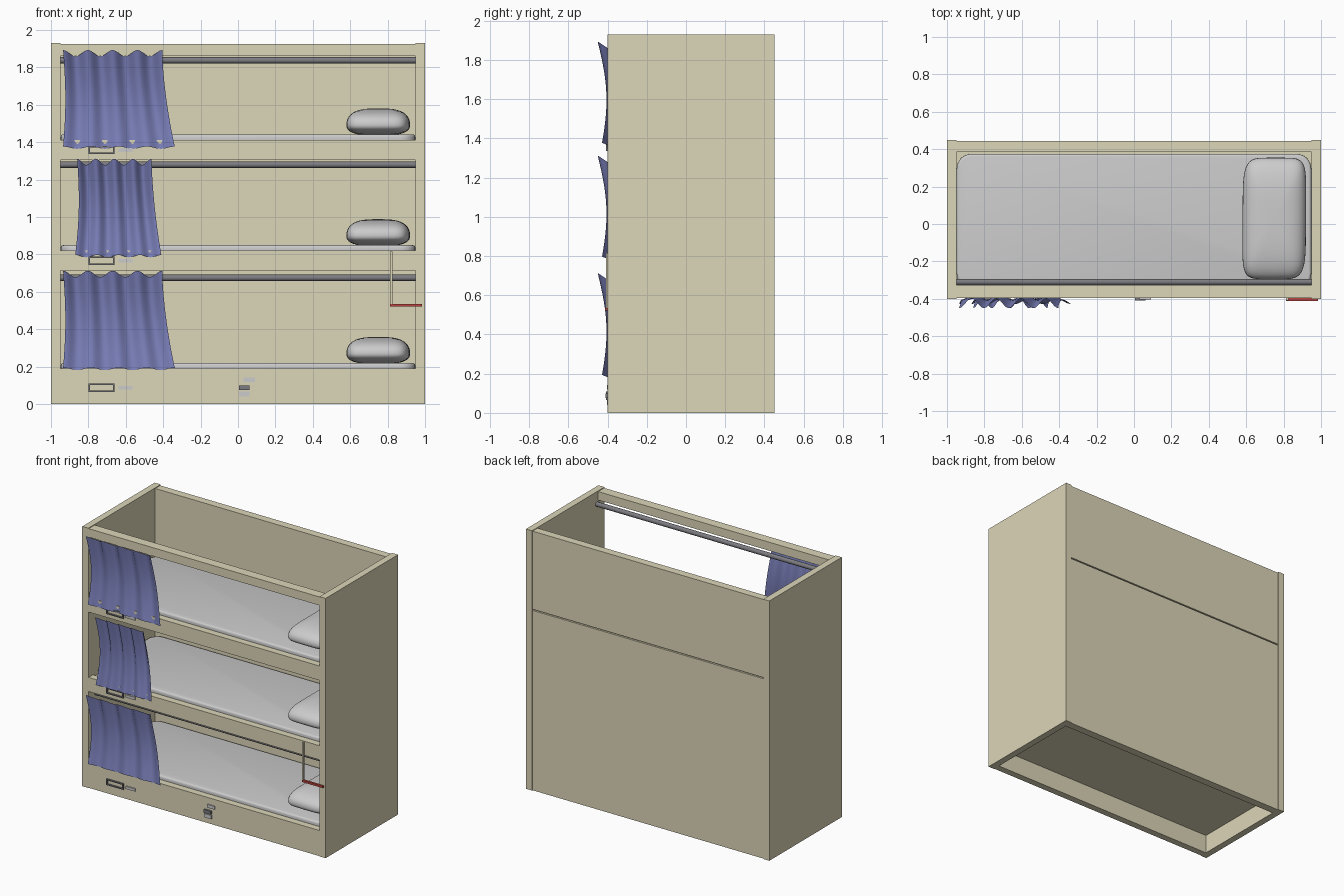
import bpy, bmesh, math

if "Cube" in bpy.data.objects:
    bpy.data.objects.remove(bpy.data.objects["Cube"])


def material(name, rgb):
    m = bpy.data.materials.new(name)
    m.diffuse_color = (*rgb, 1)
    m.use_nodes = True
    m.node_tree.nodes["Principled BSDF"].inputs["Base Color"].default_value = m.diffuse_color
    return m


WOOD = material("beige_laminate", (0.72, 0.67, 0.48))
CLOTH = material("blue_cloth", (0.20, 0.22, 0.50))
METAL = material("dark_metal", (0.2, 0.2, 0.22))
RED = material("red_grip", (0.5, 0.06, 0.05))


def finish(bm, name, mat=None, smooth=None):
    bmesh.ops.recalc_face_normals(bm, faces=bm.faces)
    me = bpy.data.meshes.new(name)
    bm.to_mesh(me)
    bm.free()
    ob = bpy.data.objects.new(name, me)
    bpy.context.collection.objects.link(ob)
    if mat:
        me.materials.append(mat)
    if smooth:
        bpy.ops.object.select_all(action='DESELECT')
        ob.select_set(True)
        bpy.context.view_layer.objects.active = ob
        bpy.ops.object.shade_smooth_by_angle(angle=math.radians(smooth))
    return ob


def add_box(bm, x0, x1, y0, y1, z0, z1):
    vs = bmesh.ops.create_cube(bm, size=1)['verts']
    for v in vs:
        v.co.x = x1 if v.co.x > 0 else x0
        v.co.y = y1 if v.co.y > 0 else y0
        v.co.z = z1 if v.co.z > 0 else z0


def box(name, *dims, mat=WOOD):
    bm = bmesh.new()
    add_box(bm, *dims)
    return finish(bm, name, mat)


def rod(name, x, y, z, radius):
    bm = bmesh.new()
    bmesh.ops.create_cone(bm, cap_ends=True, segments=16, radius1=radius, radius2=radius, depth=2 * x)
    for v in bm.verts:
        v.co = (v.co.z, v.co.x + y, v.co.y + z)
    return finish(bm, name, METAL, 40)


def mattress(name, z):
    bm = bmesh.new()
    add_box(bm, -0.948, 0.948, -0.345, 0.375, z - 0.025, z + 0.03)
    upright = [e for e in bm.edges if abs(e.verts[0].co.z - e.verts[1].co.z) > 0.01]
    bmesh.ops.bevel(bm, geom=upright, offset=0.08, segments=6, profile=0.5, affect='EDGES')
    rim = [e for e in bm.edges if abs(e.verts[0].co.z - e.verts[1].co.z) < 0.001]
    bmesh.ops.bevel(bm, geom=rim, offset=0.014, segments=3, profile=0.5, affect='EDGES')
    return finish(bm, name, None, 40)


def pillow(name, z):
    # Sphere pushed towards a box in plan, with a flat underside
    bm = bmesh.new()
    bmesh.ops.create_uvsphere(bm, u_segments=40, v_segments=20, radius=1)

    def p(t, e):
        return math.copysign(abs(t) ** e, t)
    for v in bm.verts:
        x, y, h = v.co
        r = math.hypot(x, y)
        c, s = (x / r, y / r) if r > 1e-6 else (0, 0)
        rr = r ** 0.65
        v.co = (0.75 + 0.17 * p(c, 0.35) * rr + 0.008 * y,
                0.03 + 0.325 * p(s, 0.35) * rr,
                z + 0.052 + (0.09 if h > 0 else 0.055) * p(h, 0.85))
    return finish(bm, name, None, 50)


def curtain(name, top, bottom, x0, x1, b0, b1, folds):
    # Gathered sheet: waved in depth, scalloped at the top
    nu, nv = folds * 12, 14
    bm = bmesh.new()
    rows = []
    for j in range(nv + 1):
        v = j / nv
        row = []
        for i in range(nu + 1):
            u = i / nu
            wave = math.cos(u * folds * 2 * math.pi)
            ease = v ** 1.6
            xl = x0 + (b0 - x0) * ease + 0.012 * math.sin(math.pi * v)
            xr = x1 + (b1 - x1) * ease
            lean = math.sin(math.pi * v)
            mid = -0.424 + 0.03 * lean + 0.01 * v
            amp = 0.026 - 0.012 * v - 0.003 * lean
            hem = 0.017 * (1 - wave) * (1 - v) ** 2
            foot = 0.006 * (1 + wave) * v ** 4
            row.append(bm.verts.new((xl + (xr - xl) * u, mid - amp * wave,
                                     top + (bottom - top) * v - hem + foot)))
        rows.append(row)
    for a, b in zip(rows, rows[1:]):
        for i in range(nu):
            bm.faces.new((a[i], b[i], b[i + 1], a[i + 1]))
    return finish(bm, name, CLOTH, 60)


# Cabinet shell
for side, s in (("left", -1), ("right", 1)):
    box(side + "_side_panel", *sorted((s * 0.95, s * 1.0)), -0.40, 0.45, 0, 1.93)
box("lower_back_panel", -0.95, 0.95, 0.385, 0.444, 0, 1.336)
box("upper_back_panel", -0.95, 0.95, 0.385, 0.444, 1.345, 1.925)
box("back_joint_strip", -0.95, 0.95, 0.38, 0.43, 1.32, 1.36)
box("top_front_rail", -0.95, 0.95, -0.396, -0.325, 1.862, 1.925)

# Bunks: (name, board bottom, board top, rod height)
BUNKS = (("lower", 0.0, 0.19, 0.675), ("middle", 0.715, 0.82, 1.28), ("upper", 1.305, 1.412, 1.838))
for name, z0, z1, zr in BUNKS:
    box(name + "_front_board", -0.95, 0.95, -0.396, -0.345, z0, z1)
    box(name + "_bunk_base", -0.95, 0.95, -0.345, 0.385, z1 - 0.05, z1 - 0.015)
    mattress(name + "_mattress", z1)
    pillow(name + "_pillow", z1 + 0.027)
    rod(name + "_curtain_rod", 0.95, -0.31, zr, 0.017)

    # Label frame and latch plate on the front board
    zl = {"lower": 0.088, "middle": 0.767, "upper": 1.358}[name]
    bm = bmesh.new()
    add_box(bm, -0.80, -0.66, -0.407, -0.39, zl + 0.014, zl + 0.022)
    add_box(bm, -0.80, -0.66, -0.407, -0.39, zl - 0.022, zl - 0.014)
    for x in (-0.80, -0.668):
        add_box(bm, x, x + 0.008, -0.407, -0.39, zl - 0.014, zl + 0.014)
    finish(bm, name + "_label_frame", METAL)
    box(name + "_latch_plate", -0.64, -0.565, -0.404, -0.39, zl - 0.01, zl + 0.01, mat=None)

# Curtains
curtain("upper_curtain", 1.893, 1.365, -0.935, -0.405, -0.935, -0.338, 4)
curtain("middle_curtain", 1.312, 0.785, -0.86, -0.462, -0.87, -0.41, 4)
curtain("lower_curtain", 0.713, 0.182, -0.935, -0.405, -0.935, -0.338, 4)

# Drawer lock pieces
box("lock_upper_plate", 0.03, 0.09, -0.404, -0.39, 0.118, 0.142, mat=None)
box("lock_body", 0.005, 0.062, -0.410, -0.39, 0.076, 0.100, mat=METAL)
box("lock_lower_plate", 0.005, 0.062, -0.404, -0.39, 0.040, 0.068, mat=None)

# Folding step: thin hanger and red tread
box("step_hanger", 0.813, 0.825, -0.408, -0.396, 0.53, 0.815)
box("step_tread", 0.813, 0.985, -0.412, -0.396, 0.521, 0.536, mat=RED)
